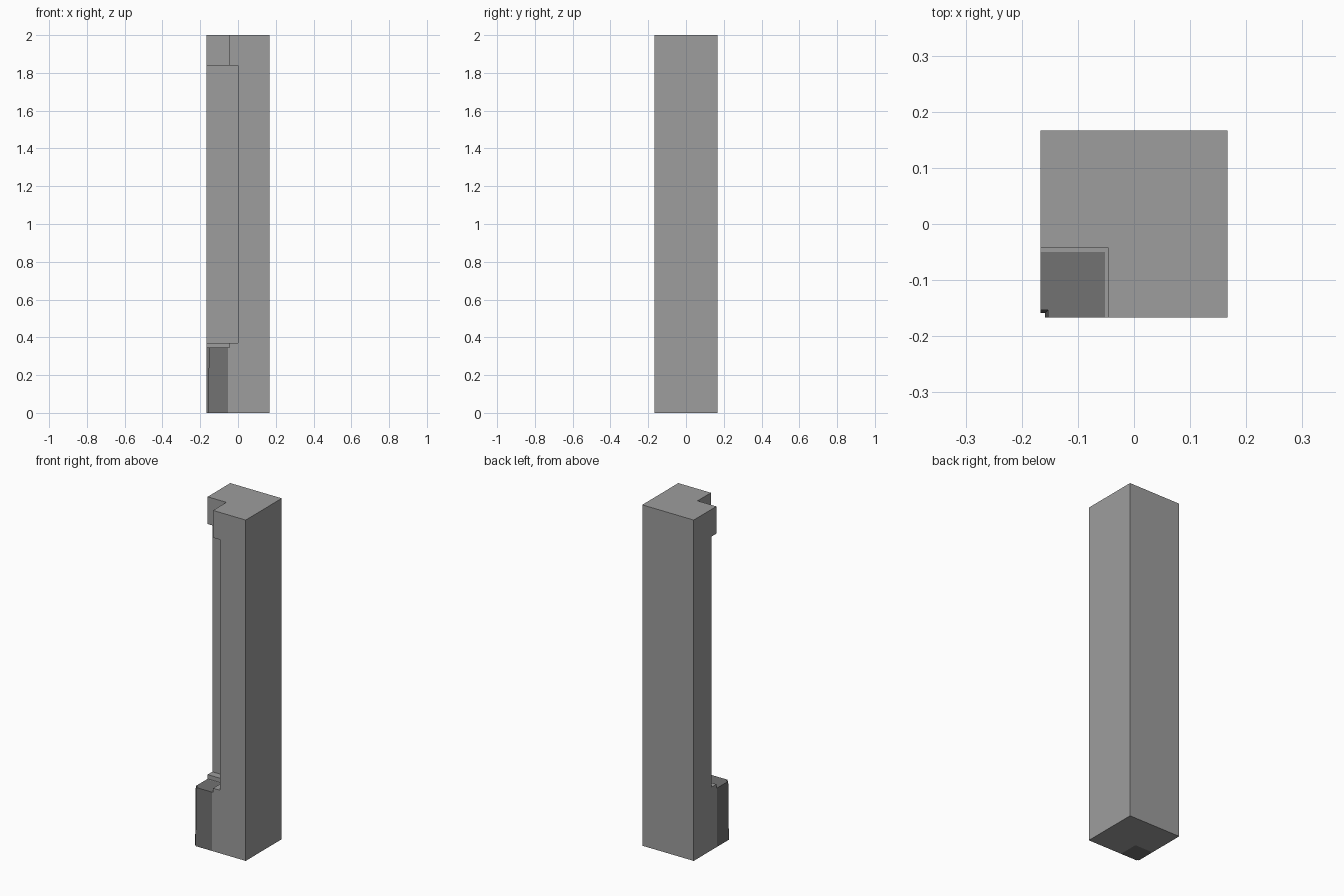
import bpy
import bmesh

default = bpy.data.objects.get("Cube")
if default:
    bpy.data.objects.remove(default, do_unlink=True)

H = 0.167  # half width of the pillar


def material(name, value):
    m = bpy.data.materials.new(name)
    m.use_nodes = True
    colour = (value, value, value, 1)
    m.diffuse_color = colour
    m.node_tree.nodes["Principled BSDF"].inputs["Base Color"].default_value = colour
    return m


def make_object(name, bm, mat=None):
    bmesh.ops.recalc_face_normals(bm, faces=bm.faces)
    mesh = bpy.data.meshes.new(name)
    bm.to_mesh(mesh)
    bm.free()
    ob = bpy.data.objects.new(name, mesh)
    bpy.context.collection.objects.link(ob)
    if mat:
        mesh.materials.append(mat)
    return ob


def box(name, lo, hi, mat=None):
    bm = bmesh.new()
    bmesh.ops.create_cube(bm, size=1)
    for v in bm.verts:
        v.co = [a if c < 0 else b for c, a, b in zip(v.co, lo, hi)]
    return make_object(name, bm, mat)


def cut_corner(target, edge_x, edge_y, z0, z1):
    cutter = box("corner_cutter", (-0.4, -0.4, z0), (edge_x, edge_y, z1))
    cutter.hide_render = True
    mod = target.modifiers.new("corner_cut", "BOOLEAN")
    mod.operation = "DIFFERENCE"
    mod.solver = "EXACT"
    mod.object = cutter
    bpy.context.view_layer.objects.active = target
    bpy.ops.object.modifier_apply(modifier=mod.name)
    bpy.data.objects.remove(cutter, do_unlink=True)


light_grey = material("light grey", 0.34)
dark_grey = material("dark grey", 0.17)

# Pillar with a stepped, recessed front corner
pillar = box("pillar", (-H, -H, 0), (H, H, 2), light_grey)
cut_corner(pillar, -0.052, -0.05, -0.1, 2.1)
cut_corner(pillar, -0.045, -0.043, 0.345, 2.1)
cut_corner(pillar, 0, 0, 0.37, 1.84)

# Corner foot block, with a chipped outer corner that widens upwards
bm = bmesh.new()
rings = []
for z, chip in ((0, 0.008), (0.345, 0.014)):
    outline = [(-H, -0.05), (-H, chip - H), (chip - H, chip - H),
               (chip - H, -H), (-0.052, -H), (-0.052, -0.05)]
    rings.append([bm.verts.new((x, y, z)) for x, y in outline])
bottom, top = rings
bm.faces.new(bottom)
bm.faces.new(top)
for i in range(len(top)):
    bm.faces.new((bottom[i - 1], bottom[i], top[i], top[i - 1]))
make_object("corner_foot", bm, dark_grey)
